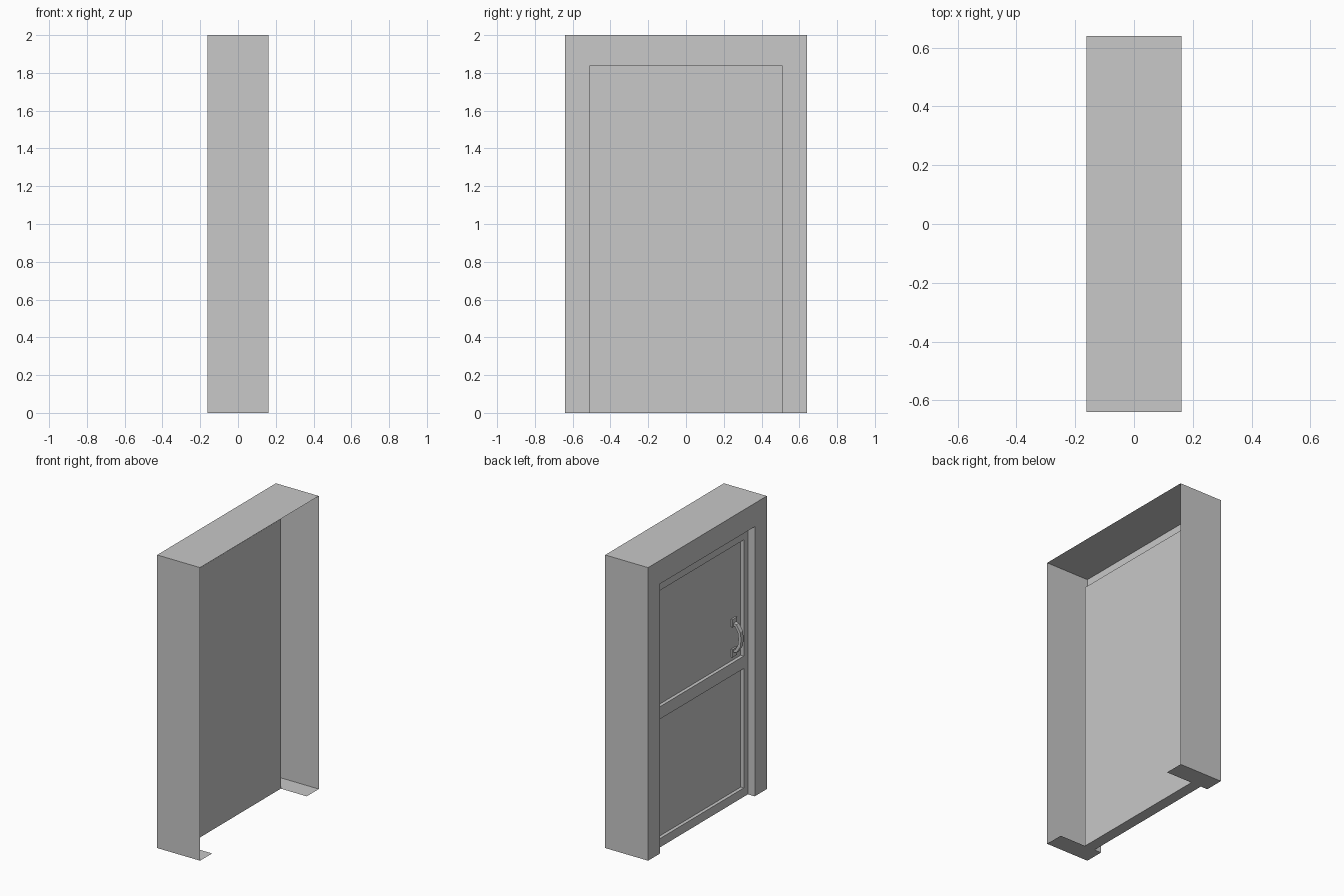
import bpy, bmesh
from mathutils import Vector

cube = bpy.data.objects.get("Cube")
if cube:
    bpy.data.objects.remove(cube, do_unlink=True)

DEPTH = 0.162            # half depth of the frame
DOOR_OUT, DOOR_IN = -0.11, -0.034
OPEN_Y, OPEN_Z = 0.51, 1.84
PANEL_X = DOOR_OUT + 0.023

grey = bpy.data.materials.new("light_grey")
grey.use_nodes = True
grey.diffuse_color = (0.58, 0.58, 0.58, 1)
for node in grey.node_tree.nodes:
    if node.type == 'BSDF_PRINCIPLED':
        node.inputs["Base Color"].default_value = grey.diffuse_color


def finish(name, bm):
    mesh = bpy.data.meshes.new(name)
    bm.to_mesh(mesh)
    bm.free()
    mesh.materials.append(grey)
    obj = bpy.data.objects.new(name, mesh)
    bpy.context.collection.objects.link(obj)
    return obj


def add_box(bm, low, high):
    low, high = Vector(low), Vector(high)
    verts = bmesh.ops.create_cube(bm, size=1)["verts"]
    for v in verts:
        v.co = (low + high) / 2 + v.co * (high - low)


# Door frame: a thin arch-shaped face with its outer edges swept back
# the full depth and its inner edges swept back only to the door
outline = [(-0.64, 0), (-0.64, 2), (0.64, 2), (0.64, 0),
           (OPEN_Y, 0), (OPEN_Y, OPEN_Z), (-OPEN_Y, OPEN_Z), (-OPEN_Y, 0)]
bm = bmesh.new()
face = [bm.verts.new((-DEPTH, y, z)) for y, z in outline]
bm.faces.new(face)
for i, a in enumerate(face):
    b = face[(i + 1) % len(face)]
    inner = i in (4, 5, 6)
    x = DOOR_OUT if inner else DEPTH
    back_a, back_b = (bm.verts.new((x, v.co.y, v.co.z)) for v in (a, b))
    bm.faces.new((b, a, back_a, back_b))
bmesh.ops.remove_doubles(bm, verts=bm.verts, dist=0.0001)
finish("door_frame", bm)

# Door leaf: a slab cut into stiles and rails, with two sunken panels
PANEL_Y = 0.466
PANELS = [(0.06, 0.875), (0.96, 1.753)]
bm = bmesh.new()
add_box(bm, (DOOR_OUT, -OPEN_Y, 0), (DOOR_IN, OPEN_Y, OPEN_Z))
cuts = [((0, y, 0), (0, 1, 0)) for y in (-PANEL_Y, PANEL_Y)]
cuts += [((0, 0, z), (0, 0, 1)) for pair in PANELS for z in pair]
for point, normal in cuts:
    bmesh.ops.bisect_plane(bm, geom=bm.verts[:] + bm.edges[:] + bm.faces[:],
                           plane_co=point, plane_no=normal)
bm.normal_update()
sunken = []
for f in bm.faces:
    c = f.calc_center_median()
    if (f.normal.x < -0.9 and abs(c.y) < PANEL_Y
            and any(lo < c.z < hi for lo, hi in PANELS)):
        sunken.append(f)
pushed = bmesh.ops.extrude_discrete_faces(bm, faces=sunken)["faces"]
for f in pushed:
    for v in f.verts:
        v.co.x = PANEL_X
bmesh.ops.recalc_face_normals(bm, faces=bm.faces)
finish("door_leaf", bm)

# Handle mounts
HANDLE_Y = -0.385
bm = bmesh.new()
for z in (1.015, 1.22):
    add_box(bm, (PANEL_X - 0.012, HANDLE_Y - 0.025, z - 0.027),
            (PANEL_X + 0.002, HANDLE_Y + 0.025, z + 0.027))
finish("handle_mounts", bm)

# Handle grip: a bowed ribbon given thickness
path = [(-0.09, 1.21), (-0.115, 1.205), (-0.14, 1.165), (-0.146, 1.118),
        (-0.14, 1.07), (-0.115, 1.03), (-0.09, 1.025)]
bm = bmesh.new()
rows = [[bm.verts.new((x, HANDLE_Y + s * 0.014, z)) for s in (-1, 1)]
        for x, z in path]
for a, b in zip(rows, rows[1:]):
    bm.faces.new((a[0], a[1], b[1], b[0]))
grip = finish("handle_grip", bm)
solid = grip.modifiers.new("thickness", 'SOLIDIFY')
solid.thickness = 0.02
solid.offset = 0
